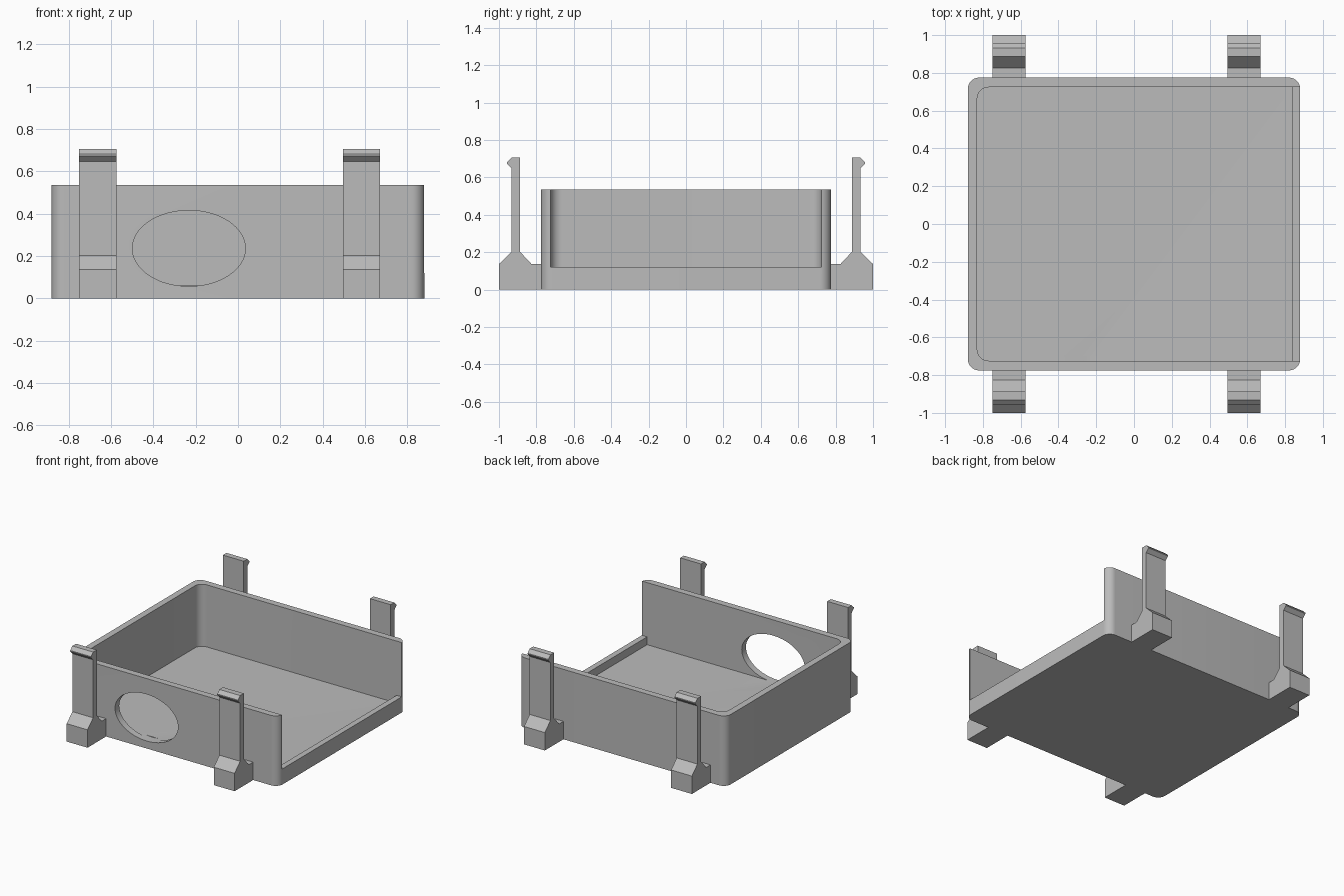
import bpy, bmesh, math
from mathutils import Vector

default = bpy.data.objects.get("Cube")
if default:
    bpy.data.objects.remove(default, do_unlink=True)

grey = bpy.data.materials.new("plain grey")
grey.use_nodes = True
colour = (0.5, 0.5, 0.5, 1)
grey.diffuse_color = colour
grey.node_tree.nodes["Principled BSDF"].inputs["Base Color"].default_value = colour


def extrude(name, points, direction, round_edge=None, radius=0.06):
    """Extrude a closed outline, rounding the upright edges picked by round_edge."""
    bm = bmesh.new()
    face = bm.faces.new([bm.verts.new(p) for p in points])
    grown = bmesh.ops.extrude_face_region(bm, geom=[face])["geom"]
    moved = [v for v in grown if isinstance(v, bmesh.types.BMVert)]
    bmesh.ops.translate(bm, verts=moved, vec=Vector(direction))
    if round_edge:
        edges = [e for e in bm.edges
                 if abs(e.verts[0].co.z - e.verts[1].co.z) > 0.1
                 and all(round_edge(v.co) for v in e.verts)]
        bmesh.ops.bevel(bm, geom=edges, offset=radius, segments=10,
                        profile=0.5, affect='EDGES')
    bmesh.ops.recalc_face_normals(bm, faces=bm.faces[:])
    mesh = bpy.data.meshes.new(name)
    bm.to_mesh(mesh)
    bm.free()
    mesh.materials.append(grey)
    obj = bpy.data.objects.new(name, mesh)
    bpy.context.collection.objects.link(obj)
    return obj


def activate(obj):
    bpy.ops.object.select_all(action='DESELECT')
    obj.select_set(True)
    bpy.context.view_layer.objects.active = obj


def carve(obj, cutter):
    """Subtract a cutter from an object, then discard the cutter."""
    cutter.hide_render = True
    mod = obj.modifiers.new("cut", 'BOOLEAN')
    mod.operation = 'DIFFERENCE'
    mod.solver = 'EXACT'
    mod.object = cutter
    activate(obj)
    bpy.ops.object.modifier_apply(modifier=mod.name)
    bpy.data.objects.remove(cutter, do_unlink=True)


# Tray body with rounded corners
X, Y, H = 0.88, 0.775, 0.535
tray = extrude("tray", [(-X, -Y, 0), (X, -Y, 0), (X, Y, 0), (-X, Y, 0)],
               (0, 0, H), lambda p: True)

# Pocket with a low sill on the open side
IY, floor, sill = 0.724, 0.06, 0.12
section = [(-0.83, floor), (0.836, floor), (0.836, sill),
           (1, sill), (1, 0.7), (-0.83, 0.7)]
carve(tray, extrude("pocket_cutter", [(x, -IY, z) for x, z in section],
                    (0, 2 * IY, 0), lambda p: p.x < -0.8))

# Oval opening in the front wall
angles = [math.tau * i / 64 for i in range(64)]
oval = [(-0.232 + 0.267 * math.cos(a), -0.9, 0.236 + 0.179 * math.sin(a))
        for a in angles]
carve(tray, extrude("oval_cutter", oval, (0, 0.2, 0)))
activate(tray)
bpy.ops.object.shade_smooth_by_angle(angle=math.radians(30))

# Snap clips, hooked outward, two on each long wall
clip = [(Y, 0), (1, 0), (1, 0.137), (0.932, 0.203), (0.932, 0.647),
        (0.958, 0.673), (0.958, 0.681), (0.932, 0.706), (0.902, 0.706),
        (0.888, 0.695), (0.888, 0.203), (0.826, 0.137), (Y, 0.137)]
clip[8:10] = [(0.888, 0.706)]
for side, sign in (("front", -1), ("back", 1)):
    for hand, x in (("right", -0.75), ("left", 0.495)):
        extrude(f"{side}_{hand}_clip", [(x, sign * y, z) for y, z in clip],
                (0.176, 0, 0))
